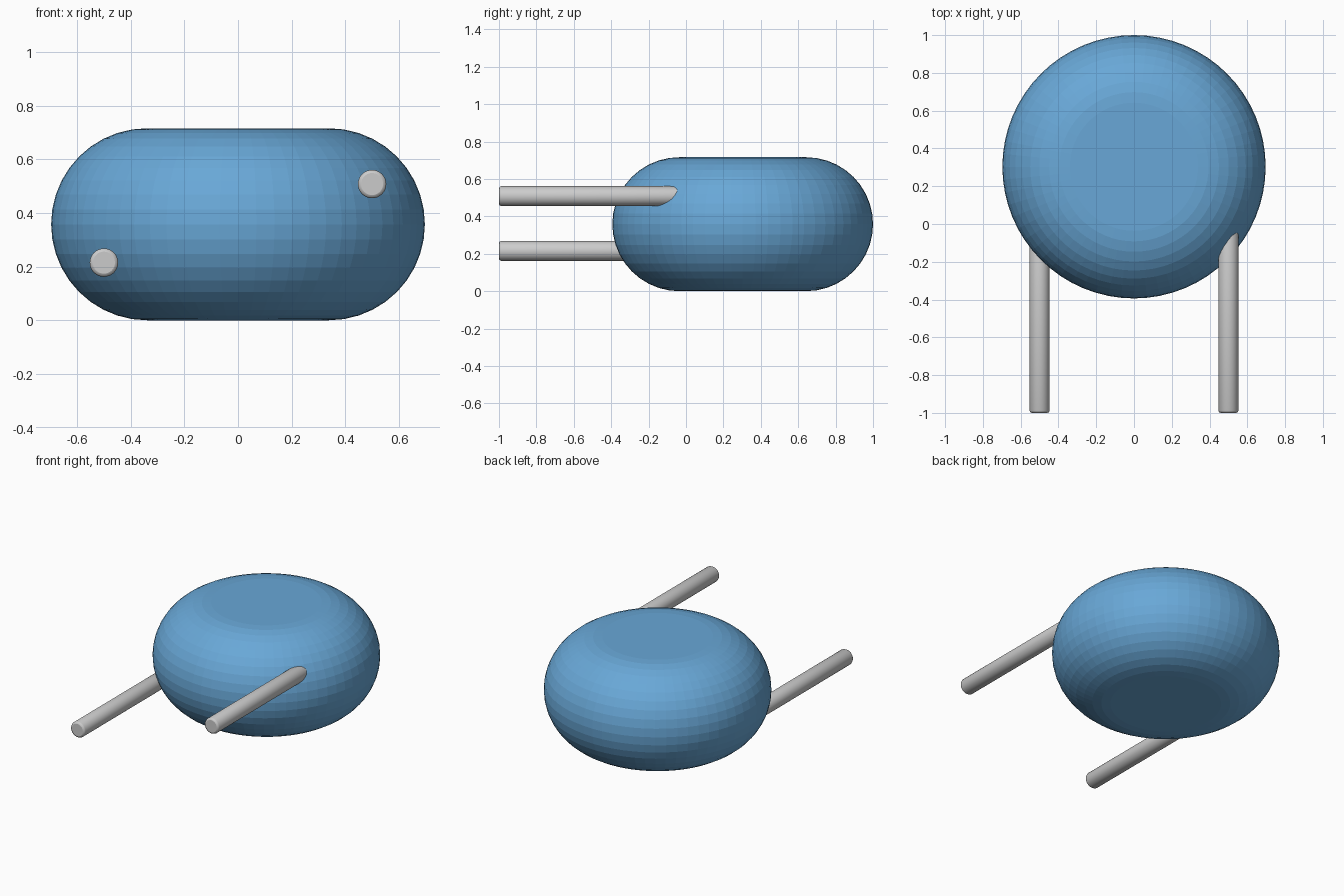
import bpy, bmesh
from math import sin, cos, pi

if "Cube" in bpy.data.objects:
    bpy.data.objects.remove(bpy.data.objects["Cube"])

def revolve(name, profile, segments):
    """Revolve a closed (radius, height) profile around local z, capping both ends."""
    bm = bmesh.new()
    rings = [[bm.verts.new((r * cos(2 * pi * i / segments), r * sin(2 * pi * i / segments), z))
              for i in range(segments)] for r, z in profile]
    for a, b in zip(rings, rings[1:]):
        for i in range(segments):
            j = (i + 1) % segments
            bm.faces.new((a[i], a[j], b[j], b[i]))
    bm.faces.new(rings[0][::-1])
    bm.faces.new(rings[-1])
    mesh = bpy.data.meshes.new(name)
    bm.to_mesh(mesh)
    bm.free()
    obj = bpy.data.objects.new(name, mesh)
    bpy.context.collection.objects.link(obj)
    return obj

# Rounded body: flat discs top and bottom, half-round rim
R, H, STEPS = 0.697, 0.716, 20
h = H / 2
rim = [(R - h + h * cos(t), h + h * sin(t))
       for t in (-pi / 2 + pi * k / STEPS for k in range(STEPS + 1))]
body = revolve("rounded_body", rim, 64)
body.location = (0, 0.303, 0)
blue = bpy.data.materials.new("blue")
blue.diffuse_color = (0.14, 0.39, 0.68, 1)
blue.use_nodes = True
blue.node_tree.nodes["Principled BSDF"].inputs["Base Color"].default_value = blue.diffuse_color
body.data.materials.append(blue)

# Two rods with softened ends, running from the front into the body
r, length, c = 0.053, 1.1, 0.012
end = [(r - c, 0), (r - 0.3 * c, 0.3 * c), (r, c)]
rod_profile = end + [(a, length - z) for a, z in reversed(end)]
for name, x, z in (("left_rod", -0.5, 0.215), ("right_rod", 0.5, 0.508)):
    rod = revolve(name, rod_profile, 32)
    rod.rotation_euler = (-pi / 2, 0, 0)
    rod.location = (x, -1, z)
    for p in rod.data.polygons:
        p.use_smooth = len(p.vertices) == 4
